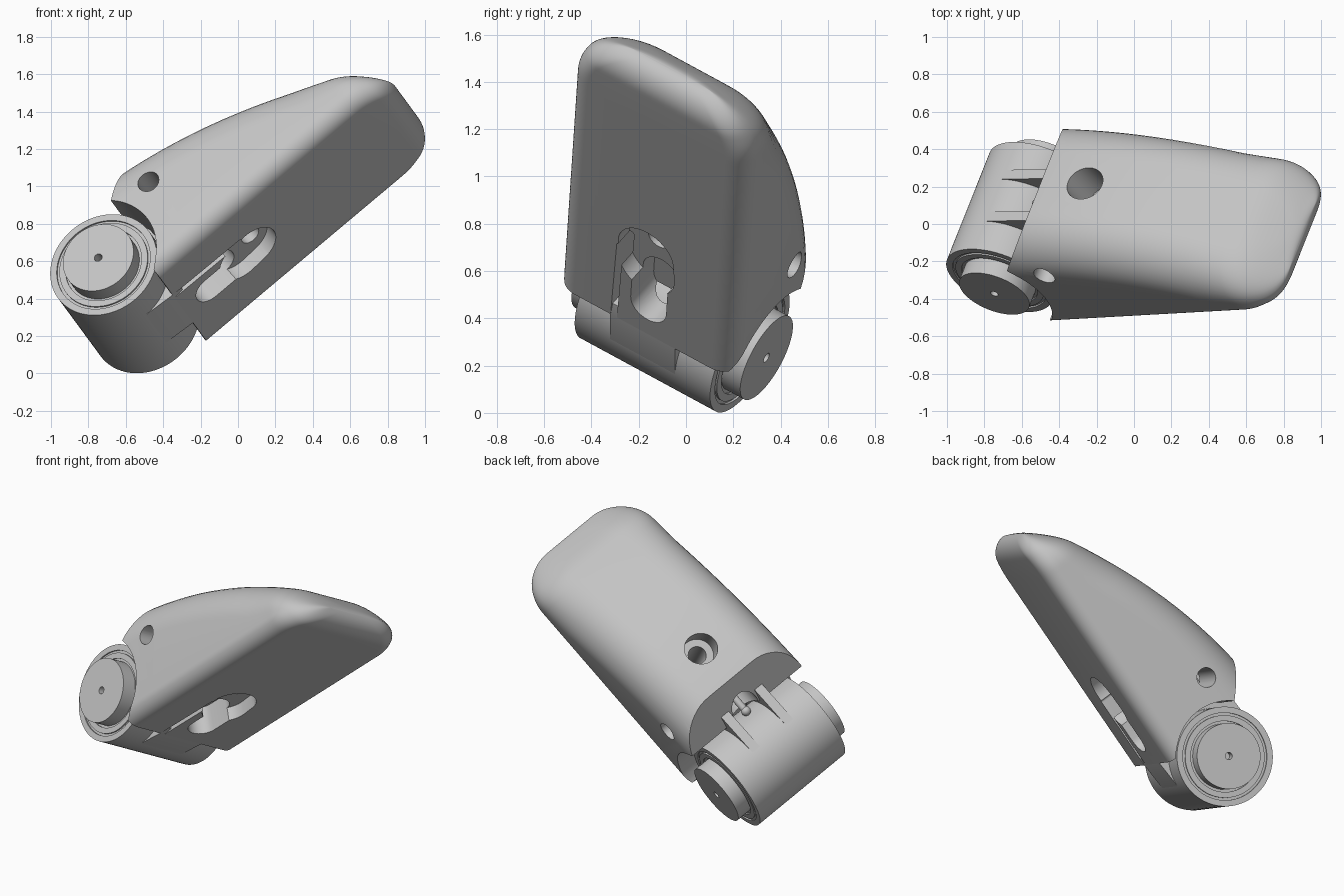
import bpy, bmesh, math
from mathutils import Matrix, Vector

if "Cube" in bpy.data.objects:
    bpy.data.objects.remove(bpy.data.objects["Cube"])

# Tilted working frame: length, width and height axes of the part
L = Vector((0.766, 0.043, 0.643)).normalized()
A = Vector((0.33, 0.83, -0.45))
A = (A - L * A.dot(L)).normalized()
U = L.cross(A)
FRAME = Matrix((L, A, U)).transposed().to_4x4()
MID = -0.405           # middle of the width
BASE = 0.275           # height of the flat underside
TIP = 0.37             # height of the nose tip
END = 1.62             # length at the nose tip
PIVOT = (-0.19, 0.59)  # barrel axis

grey = bpy.data.materials.new("plain_grey")
grey.use_nodes = True
grey.diffuse_color = (0.55, 0.55, 0.55, 1)
grey.node_tree.nodes["Principled BSDF"].inputs["Base Color"].default_value = (0.55, 0.55, 0.55, 1)


def finish(name, bm):
    bmesh.ops.recalc_face_normals(bm, faces=bm.faces)
    me = bpy.data.meshes.new(name)
    bm.to_mesh(me)
    bm.free()
    me.materials.append(grey)
    ob = bpy.data.objects.new(name, me)
    bpy.context.collection.objects.link(ob)
    return ob


def loft(name, rings):
    """Skin a list of equal point rings and cap both ends."""
    bm = bmesh.new()
    vs = [[bm.verts.new(p) for p in r] for r in rings]
    n = len(vs[0])
    for r, s in zip(vs, vs[1:]):
        for i in range(n):
            j = (i + 1) % n
            bm.faces.new((r[i], r[j], s[j], s[i]))
    bm.faces.new(vs[0])
    bm.faces.new(vs[-1])
    return finish(name, bm)


def prism(name, pts, lo, hi, axis="a"):
    """Extrude a 2D outline along the width (a), height (u) or length (l)."""
    place = {"a": lambda p, h: (p[0], h, p[1]),
             "u": lambda p, h: (p[0], p[1], h),
             "l": lambda p, h: (h, p[0], p[1])}[axis]
    return loft(name, [[place(p, h) for p in pts] for h in (lo, hi)])


def circle(c, r, n=48):
    return [(c[0] + r * math.cos(2 * math.pi * i / n),
             c[1] + r * math.sin(2 * math.pi * i / n)) for i in range(n)]


def stadium(c0, c1, r, n=16):
    ang = math.atan2(c1[1] - c0[1], c1[0] - c0[0])
    return [(c[0] + r * math.cos(ang + s + math.pi * i / n),
             c[1] + r * math.sin(ang + s + math.pi * i / n))
            for c, s in ((c1, -math.pi / 2), (c0, math.pi / 2)) for i in range(n + 1)]


def cut(ob, cutters):
    for c in cutters:
        c.hide_render = True
        m = ob.modifiers.new("cut", "BOOLEAN")
        m.operation, m.solver, m.object = "DIFFERENCE", "EXACT", c
        bpy.context.view_layer.objects.active = ob
        bpy.ops.object.modifier_apply(modifier=m.name)
        bpy.data.objects.remove(c)


def falloff(l, start):
    """Drops from 1 at start to 0 at the nose tip along a quarter ellipse."""
    t = max(0, (l - start) / (END - start))
    return (1 - min(t, 1) ** 2) ** 0.5


# Housing: filleted sections lofted along the length into a rounded nose
def section(l):
    w = 0.185 + 0.262 * falloff(l, 1.36)
    top = TIP + (1.035 - 0.06 * l - 0.183 * l * l - TIP) * falloff(l, 1.41)
    low = TIP - (TIP - BASE) * falloff(l, 1.5)
    h = top - low
    bx, by = min(0.1, w * 0.5), min(0.1, h * 0.38)
    rx, ry = min(0.27, w * 0.9), min(0.26, h * 0.6)
    arc = [math.pi / 2 * i / 12 for i in range(13)]
    side = [(w - bx + bx * math.sin(t), low + by - by * math.cos(t)) for t in arc]
    side += [(w - rx + rx * math.cos(t), top - ry + ry * math.sin(t)) for t in arc]
    return [(l, MID + a, u) for a, u in side + [(-a, u) for a, u in reversed(side)]]


stations = [-0.1 + 1.44 * i / 16 for i in range(17)]
stations += [1.34 + (END - 1.3402) * math.sin(math.pi / 2 * i / 20) for i in range(1, 21)]
housing = loft("housing", [section(l) for l in stations])
hole = (0.52, MID)
cut(housing, [
    prism("barrel_clearance", circle(PIVOT, 0.335, 96), -1.2, 0.4),
    prism("end_slope", [PIVOT, (0.053, 0.80), (0.35, 1.10), (-0.4, 1.4), (-0.4, 0.59)], -1.2, 0.4),
    prism("lower_end", [(-0.3, 0.1), (-0.012, 0.1), (-0.012, 0.32), (-0.19, 0.59)], -1.2, 0.4),
    prism("pin_hole", circle((0.28, 0.747), 0.06), -1.2, 0.4),
    prism("screw_hole", circle(hole, 0.055), 0.2, 1.3, "u"),
    prism("screw_counterbore", circle(hole, 0.1), 0.78, 1.3, "u"),
    prism("round_recess", stadium((0.40, MID), (0.49, MID - 0.01), 0.14), 0.2, 0.36, "u"),
    prism("deep_recess", stadium((0.17, -0.385), (0.30, -0.385), 0.09), 0.2, 0.45, "u"),
    prism("long_groove", stadium((-0.2, -0.555), (0.45, -0.545), 0.016), 0.2, 0.42, "u"),
    prism("end_bore", circle((MID, 0.82), 0.095), -0.2, 0.36, "l"),
])

# Barrel with stepped ends, ring grooves and raised hubs
half = [(0.37, 0.0001), (0.37, 0.022), (0.43, 0.022), (0.43, 0.20), (0.335, 0.20),
        (0.335, 0.215), (0.345, 0.215), (0.345, 0.25), (0.335, 0.25), (0.335, 0.265),
        (0.345, 0.265), (0.345, 0.302)]
outline = half + [(-h, r) for h, r in reversed(half)]
barrel = loft("barrel", [[(x, MID + h, z) for x, z in circle(PIVOT, r, 96)] for h, r in outline])
parts = [housing, barrel]

# Arm joining the barrel to the housing, flush with the underside
parts.append(prism("arm", [(-0.19, 0.288), (-0.012, 0.275), (0.05, 0.285), (0.05, 0.45), (-0.19, 0.6)],
                   MID - 0.165, MID + 0.165))

# Fins running off the top of the barrel into the housing
for name, a in (("right_fin", -0.54), ("left_fin", -0.27)):
    parts.append(prism(name, [(-0.19, 0.892), (0.13, 0.875), (0.13, 0.5), (-0.19, 0.5)],
                       a - 0.03, a + 0.03))

# Adjusting rod with a ball tip inside the bore
parts.append(prism("rod", circle((MID, 0.79), 0.022, 24), 0.07, 0.38, "l"))
bm = bmesh.new()
bmesh.ops.create_uvsphere(bm, u_segments=24, v_segments=12, radius=0.03,
                          matrix=Matrix.Translation((0.07, MID, 0.79)))
parts.append(finish("rod_tip", bm))

# Tilt everything into place and smooth the curved faces
bpy.ops.object.select_all(action="DESELECT")
for ob in parts:
    ob.data.transform(FRAME)
    ob.select_set(True)
bpy.context.view_layer.objects.active = housing
bpy.ops.object.shade_smooth_by_angle(angle=math.radians(30))
